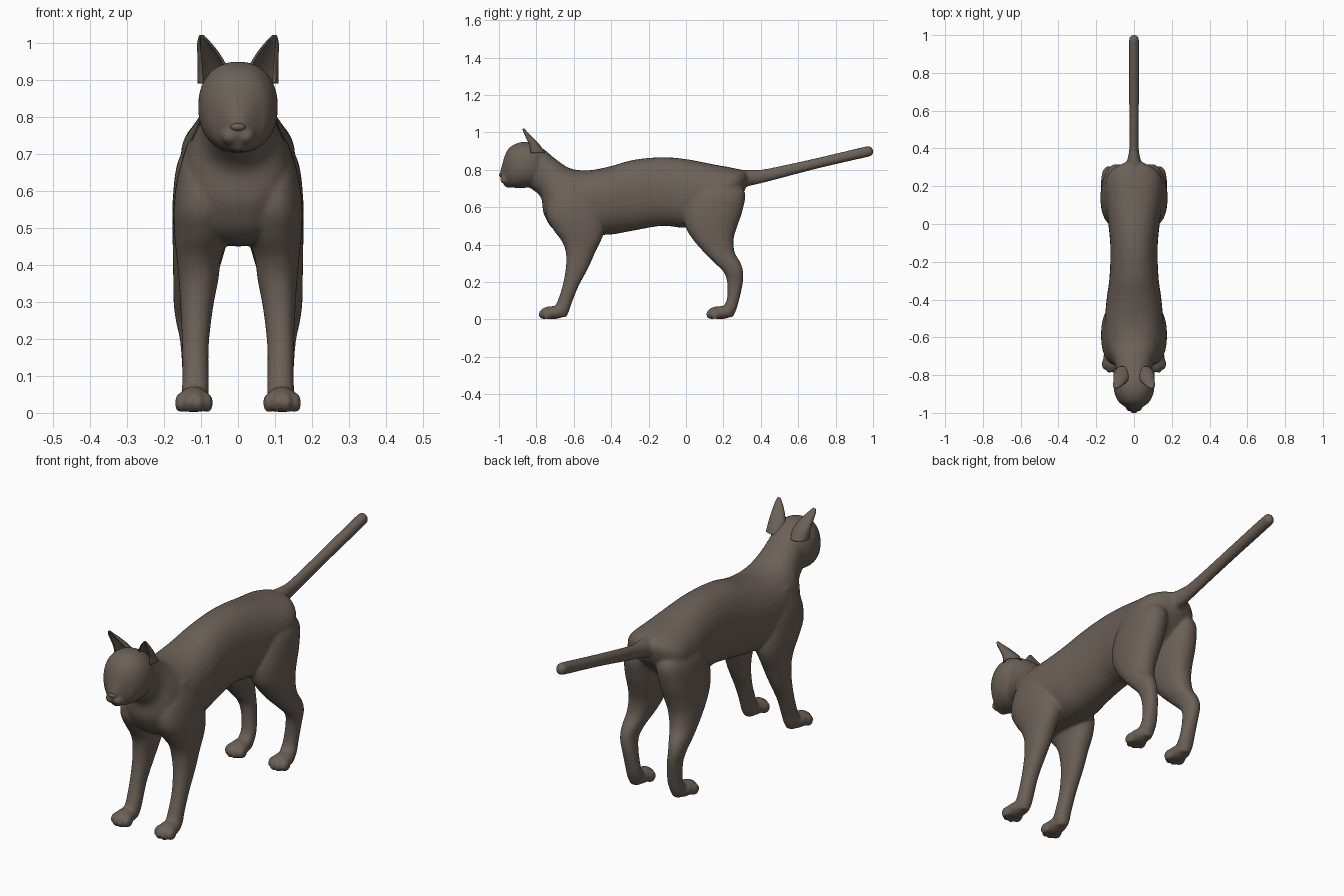
import bpy, bmesh, math
from mathutils import Vector, Matrix

if "Cube" in bpy.data.objects:
    bpy.data.objects.remove(bpy.data.objects["Cube"])

fur = bpy.data.materials.new("grey brown fur")
fur.diffuse_color = (0.147, 0.118, 0.095, 1)
fur.use_nodes = True
fur.node_tree.nodes["Principled BSDF"].inputs["Base Color"].default_value = fur.diffuse_color


def finish(name, bm):
    bmesh.ops.recalc_face_normals(bm, faces=bm.faces)
    me = bpy.data.meshes.new(name)
    bm.to_mesh(me)
    bm.free()
    me.materials.append(fur)
    me.polygons.foreach_set("use_smooth", [True] * len(me.polygons))
    ob = bpy.data.objects.new(name, me)
    bpy.context.collection.objects.link(ob)
    return ob


def spline(rows, steps=5):
    """Catmull-Rom resampling of number rows"""
    rows = [Vector(r) for r in rows]
    out = []
    for i in range(len(rows) - 1):
        a, b, c, d = rows[max(i - 1, 0)], rows[i], rows[i + 1], rows[min(i + 2, len(rows) - 1)]
        for k in range(steps):
            t = k / steps
            out.append(0.5 * (2 * b + (c - a) * t + (2 * a - 5 * b + 4 * c - d) * t * t
                              + (3 * b - a - 3 * c + d) * t ** 3))
    return out + [rows[-1]]


def loft(bm, rows, power=0.9, n=32):
    """Rows: y,z of one edge, y,z of the other edge, centre x, half width"""
    rings = []
    for ya, za, yb, zb, cx, rx in spline(rows):
        ring = []
        for i in range(n):
            a = 2 * math.pi * i / n
            c, s = math.cos(a), math.sin(a)
            c = math.copysign(abs(c) ** power, c)
            s = math.copysign(abs(s) ** power, s)
            ring.append(bm.verts.new((cx + rx * s, (ya + yb) / 2 + c * (ya - yb) / 2,
                                      (za + zb) / 2 + c * (za - zb) / 2)))
        rings.append(ring)
    for p, q in zip(rings, rings[1:]):
        for i in range(n):
            bm.faces.new((p[i], p[(i + 1) % n], q[(i + 1) % n], q[i]))
    bm.faces.new(rings[0])
    bm.faces.new(rings[-1])


def ball(bm, c, r, rot=0):
    m = Matrix.Translation(c) @ Matrix.Rotation(rot, 4, 'Z') @ Matrix.Diagonal((*r, 1))
    bmesh.ops.create_uvsphere(bm, u_segments=24, v_segments=16, radius=1, matrix=m)


def leg(bm, rows, side):
    """Rows: z, front y, back y, inner x, outer x"""
    loft(bm, [(f, z, b, z, side * (i + o) / 2, (o - i) / 2) for z, f, b, i, o in rows])


def paw(bm, x, y, side):
    ball(bm, (side * x, y + 0.075, 0.036), (0.044, 0.07, 0.035))
    for dx, dy in ((-0.036, 0.018), (-0.013, 0), (0.013, 0), (0.036, 0.018)):
        ball(bm, (side * (x + dx), y + 0.028 + dy, 0.027), (0.0155, 0.029, 0.027))


body = bmesh.new()
# neck and torso
loft(body, [(-.85, .93, -.89, .73, 0, .08), (-.77, .915, -.83, .70, 0, .09),
            (-.70, .86, -.775, .65, 0, .102), (-.62, .808, -.755, .55, 0, .135),
            (-.52, .797, -.67, .46, 0, .158), (-.40, .82, -.43, .452, 0, .147),
            (-.28, .853, -.29, .473, 0, .13), (-.13, .867, -.13, .50, 0, .125),
            (0, .857, 0, .49, 0, .136), (.14, .83, .12, .52, 0, .152),
            (.25, .81, .22, .59, 0, .15), (.305, .797, .285, .65, 0, .105),
            (.335, .78, .315, .69, 0, .04)])
# tail
loft(body, [(.26, .80, .28, .70, 0, .06), (.35, .80, .345, .715, 0, .034), (.43, .805, .44, .737, 0, .024),
            (.70, .863, .71, .808, 0, .027), (.95, .922, .965, .867, 0, .027),
            (.985, .924, .992, .876, 0, .021), (1.0, .91, 1.002, .89, 0, .008)], 1)
# head
loft(body, [(-.995, .785, -.99, .752, 0, .014), (-.982, .83, -.978, .735, 0, .032),
            (-.966, .882, -.958, .718, 0, .056), (-.94, .922, -.935, .706, 0, .084),
            (-.89, .946, -.885, .702, 0, .105), (-.835, .946, -.835, .708, 0, .106),
            (-.785, .925, -.795, .73, 0, .09), (-.75, .895, -.77, .76, 0, .055)])
ball(body, (0, -.95, .728), (.03, .026, .024))
for s in (1, -1):
    # muzzle pads
    ball(body, (s * .02, -.967, .747), (.026, .026, .023))
    # front legs
    leg(body, [(.73, -.68, -.52, .03, .135), (.64, -.735, -.46, .02, .163), (.55, -.745, -.44, .02, .174),
               (.48, -.71, -.435, .025, .172), (.42, -.665, -.455, .045, .166), (.36, -.643, -.485, .053, .16),
               (.28, -.642, -.52, .068, .155), (.18, -.66, -.573, .079, .151), (.09, -.69, -.61, .079, .15),
               (.045, -.715, -.625, .08, .152), (.012, -.71, -.64, .09, .142)], s)
    paw(body, .119, -.788, s)
    # hind legs
    leg(body, [(.76, .10, .25, .04, .115), (.68, .03, .315, .012, .162), (.58, -.01, .302, .012, .176),
               (.50, -.005, .275, .02, .177), (.43, .035, .255, .038, .176), (.36, .095, .26, .06, .175),
               (.30, .155, .293, .085, .174), (.25, .203, .306, .095, .168), (.19, .221, .303, .09, .156),
               (.10, .217, .283, .08, .15), (.05, .185, .268, .08, .152), (.012, .19, .25, .09, .142)], s)
    paw(body, .119, .108, s)
cat = finish("body", body)
re = cat.modifiers.new("blend parts", 'REMESH')
re.mode = 'VOXEL'
re.voxel_size = 0.0075
re.use_smooth_shade = True
sm = cat.modifiers.new("soften", 'SMOOTH')
sm.factor = 0.5
sm.iterations = 5

# nose tip
nose = bmesh.new()
ball(nose, (0, -.988, .772), (.02, .013, .011))
finish("nose", nose)


def mirrored(name, bm):
    ob = finish(name, bm)
    ob.modifiers.new("mirror", 'MIRROR')
    return ob


# almond eyes with lids
eye = bmesh.new()
ball(eye, (.057, -.943, .825), (.024, .013, .0135), math.radians(35))
mirrored("eye", eye)
lid = bmesh.new()
rot = Matrix.Rotation(math.radians(35), 4, 'Z')
rings = []
for i in range(32):
    a = 2 * math.pi * i / 32
    rings.append([lid.verts.new(Vector((.057, -.945, .825)) + rot @ Vector((
        (.026 + .004 * math.cos(b)) * math.cos(a), .005 * math.sin(b),
        (.014 + .004 * math.cos(b)) * math.sin(a))))
        for b in (2 * math.pi * k / 8 for k in range(8))])
for i in range(32):
    p, q = rings[i], rings[(i + 1) % 32]
    for k in range(8):
        lid.faces.new((p[k], p[(k + 1) % 8], q[(k + 1) % 8], q[k]))
mirrored("eyelid", lid)

# ears: hollow leaning shells, open to the front
ear = bmesh.new()
rows = []
for cx, cy, z, rx, ry in spline([(.062, -.80, .89, .044, .045), (.068, -.815, .93, .038, .032),
                                 (.08, -.84, .97, .027, .02), (.092, -.86, 1.0, .015, .01),
                                 (.098, -.87, 1.018, .004, .003)]):
    rows.append([ear.verts.new((cx + rx * math.sin(a), cy + ry * math.cos(a), z))
                 for a in (math.radians(-115 + 245 * k / 20) for k in range(21))])
for p, q in zip(rows, rows[1:]):
    for k in range(20):
        ear.faces.new((p[k], p[k + 1], q[k + 1], q[k]))
ears = mirrored("ear", ear)
so = ears.modifiers.new("thickness", 'SOLIDIFY')
so.thickness = 0.006
so.offset = 0
